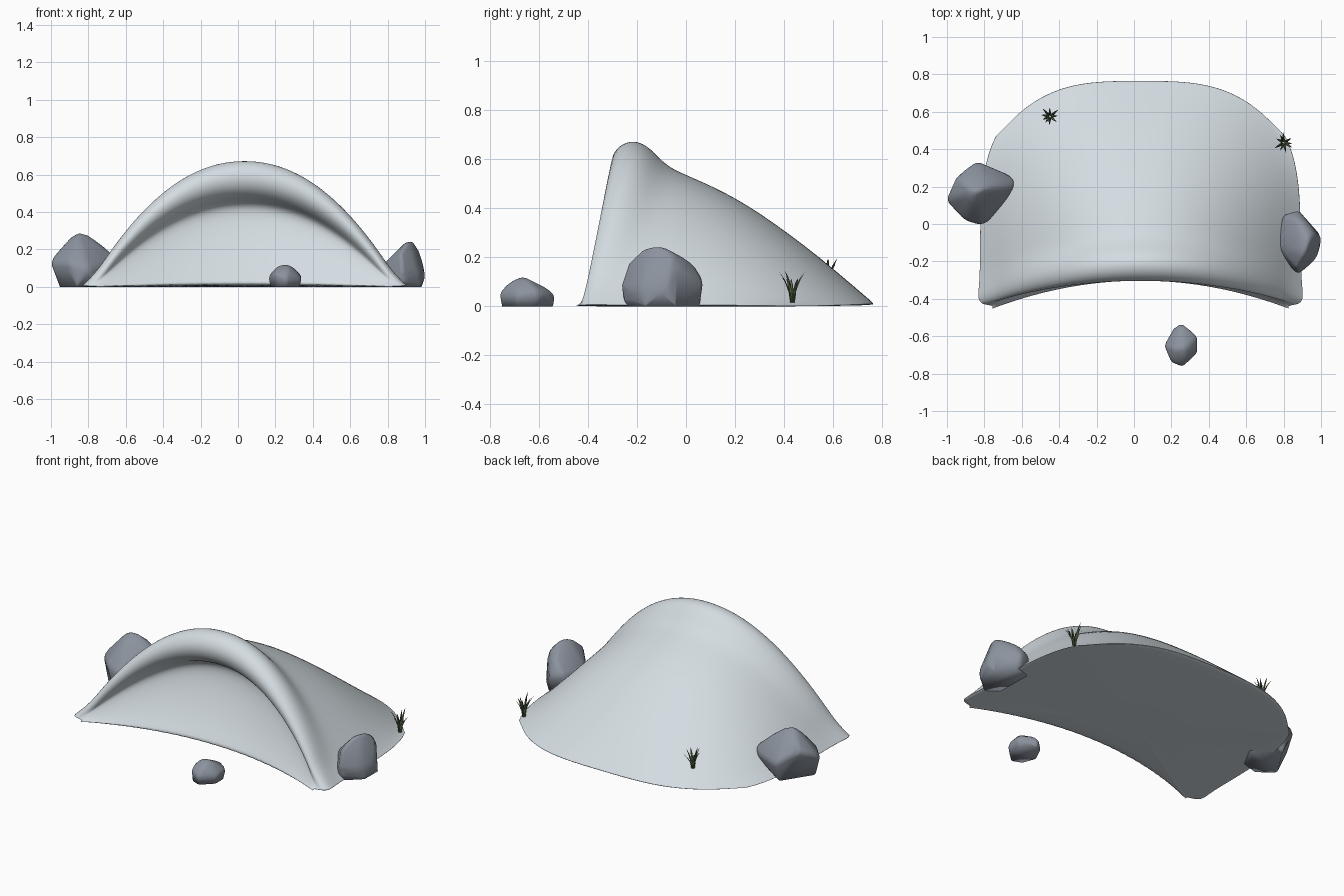
import bpy, bmesh, math, random
from mathutils import Vector

random.seed(4)


def material(name, rgb):
    m = bpy.data.materials.new(name)
    m.diffuse_color = (*rgb, 1)
    return m


SNOW = material("pale snow", (0.66, 0.72, 0.76))
ROCK = material("slate grey", (0.26, 0.29, 0.34))
GREEN = material("grass green", (0.15, 0.21, 0.10))
DARK = material("dark grass", (0.06, 0.09, 0.045))


def finish(bm, name, *mats):
    bmesh.ops.recalc_face_normals(bm, faces=bm.faces[:])
    for f in bm.faces:
        f.smooth = True
    me = bpy.data.meshes.new(name)
    bm.to_mesh(me)
    bm.free()
    ob = bpy.data.objects.new(name, me)
    bpy.context.collection.objects.link(ob)
    for m in mats:
        me.materials.append(m)
    return ob


# Snow shelter: a loft of arches running from the front sill, over the rim, to the back.
# Each arch: crown y, crown height, half width, foot y, y bend power, foot flare
ARCHES = [
    (-0.315, 0.000, 0.790, -0.455, 2.0, 0.00),
    (-0.305, 0.025, 0.795, -0.453, 2.0, 0.00),
    (-0.245, 0.110, 0.795, -0.450, 2.0, 0.00),
    (-0.175, 0.250, 0.795, -0.446, 2.0, 0.00),
    (-0.130, 0.390, 0.795, -0.442, 2.0, 0.00),
    (-0.150, 0.450, 0.800, -0.438, 2.0, 0.01),
    (-0.230, 0.475, 0.805, -0.434, 2.0, 0.02),
    (-0.295, 0.525, 0.815, -0.430, 2.0, 0.03),
    (-0.312, 0.600, 0.825, -0.420, 2.0, 0.04),
    (-0.275, 0.660, 0.835, -0.400, 2.0, 0.04),
    (-0.210, 0.682, 0.840, -0.370, 2.0, 0.035),
    (-0.145, 0.650, 0.840, -0.320, 2.0, 0.03),
    (-0.080, 0.570, 0.845, -0.250, 2.0, 0.02),
    (0.020, 0.530, 0.850, -0.120, 2.0, 0.015),
    (0.200, 0.448, 0.850, 0.070, 2.2, 0.01),
    (0.380, 0.327, 0.840, 0.220, 2.5, 0.01),
    (0.540, 0.205, 0.820, 0.330, 2.8, 0.01),
    (0.670, 0.095, 0.795, 0.410, 3.1, 0.01),
    (0.755, 0.022, 0.770, 0.460, 3.3, 0.01),
    (0.768, 0.010, 0.765, 0.470, 3.3, 0.01),
    (0.762, 0.000, 0.758, 0.468, 3.3, 0.01),
]
N = 36
bm = bmesh.new()
rows = []
for yc, h, w, yf, q, flare in ARCHES:
    row = []
    for i in range(N + 1):
        u = math.sin(math.pi / 2 * (2 * i / N - 1))
        a = abs(u)
        z = h * (1 - a ** 2.1)
        x = 0.035 + w * u + math.copysign(flare * max(0, (a - 0.9) / 0.1) ** 2, u)
        row.append(bm.verts.new((x, yc + (yf - yc) * a ** q, z)))
    rows.append(row)
for r0, r1 in zip(rows, rows[1:]):
    for i in range(N):
        bm.faces.new((r0[i], r0[i + 1], r1[i + 1], r1[i]))
# flat underside
bm.faces.new(rows[0] + [r[-1] for r in rows[1:-1]] + rows[-1][::-1]
             + [r[0] for r in rows[-2:0:-1]])
shelter = finish(bm, "snow_shelter", SNOW)
sub = shelter.modifiers.new("smooth", 'SUBSURF')
sub.levels = sub.render_levels = 2


# Rocks: convex lumps with softened edges
def rock(name, points, soft):
    bm = bmesh.new()
    for p in points:
        bm.verts.new(p)
    res = bmesh.ops.convex_hull(bm, input=bm.verts[:])
    junk = [v for v in res["geom_interior"] if isinstance(v, bmesh.types.BMVert)]
    bmesh.ops.delete(bm, geom=junk, context='VERTS')
    bmesh.ops.dissolve_limit(bm, angle_limit=math.radians(8),
                             verts=bm.verts[:], edges=bm.edges[:])
    bmesh.ops.bevel(bm, geom=[e for e in bm.edges if max(v.co.z for v in e.verts) > 0.01],
                    offset=soft, segments=3, profile=0.5, affect='EDGES',
                    clamp_overlap=True)
    finish(bm, name, ROCK)


rock("left_rock", [
    (-0.96, 0.10, 0), (-0.86, 0.01, 0), (-0.75, 0.05, 0), (-0.66, 0.20, 0),
    (-0.84, 0.30, 0), (-1.01, 0.13, 0.13), (-0.95, 0.26, 0.2), (-0.84, 0.34, 0.12),
    (-0.63, 0.25, 0.12), (-0.64, 0.18, 0.15), (-0.80, -0.01, 0.10), (-0.91, 0.02, 0.13),
    (-0.86, 0.16, 0.30), (-0.79, 0.2, 0.28)], 0.022)
rock("right_rock", [
    (0.80, -0.20, 0), (0.88, -0.25, 0), (0.98, -0.17, 0), (0.99, -0.05, 0),
    (0.89, 0.06, 0), (0.79, 0.03, 0), (0.755, -0.11, 0.1), (0.80, 0.05, 0.12),
    (0.88, 0.075, 0.1), (1.005, -0.09, 0.08), (0.97, -0.19, 0.07), (0.88, -0.275, 0.07),
    (0.87, -0.24, 0.18), (0.91, -0.16, 0.255), (0.94, -0.09, 0.245), (0.88, 0.02, 0.19),
    (0.97, -0.04, 0.19)], 0.022)
rock("front_rock", [
    (0.17, -0.65, 0), (0.21, -0.56, 0), (0.26, -0.54, 0), (0.33, -0.61, 0),
    (0.33, -0.69, 0), (0.26, -0.755, 0), (0.20, -0.73, 0), (0.16, -0.65, 0.06),
    (0.25, -0.53, 0.055), (0.34, -0.60, 0.06), (0.34, -0.69, 0.05), (0.26, -0.765, 0.05),
    (0.20, -0.74, 0.07), (0.22, -0.67, 0.12), (0.28, -0.66, 0.12), (0.27, -0.72, 0.10)], 0.014)


# Grass tufts: tapered blades curving outward from one root
def tuft(name, x, y, z, height, blades=9):
    bm = bmesh.new()
    for b in range(blades):
        ang = 2 * math.pi * b / blades + random.uniform(-0.25, 0.25)
        out = Vector((math.cos(ang), math.sin(ang), 0))
        side = Vector((-out.y, out.x, 0))
        tall = height * random.uniform(0.7, 1)
        reach = random.uniform(0.03, 0.05)
        prev = None
        for t, wid in ((0, 0.006), (0.4, 0.007), (0.75, 0.005), (1, 0.0006)):
            c = Vector((x, y, z)) + out * (0.008 + reach * t * t) + Vector((0, 0, tall * t))
            # shallow V section gives each blade a little body
            ring = [bm.verts.new(c + side * wid), bm.verts.new(c - out * wid * 0.5),
                    bm.verts.new(c - side * wid)]
            if prev:
                for k in range(3):
                    f = bm.faces.new((prev[k], prev[(k + 1) % 3], ring[(k + 1) % 3], ring[k]))
                    f.material_index = b % 2
            prev = ring
    finish(bm, name, GREEN, DARK)


tuft("right_grass_tuft", 0.80, 0.435, 0.015, 0.135)
tuft("back_grass_tuft", -0.45, 0.575, 0.085, 0.125)
